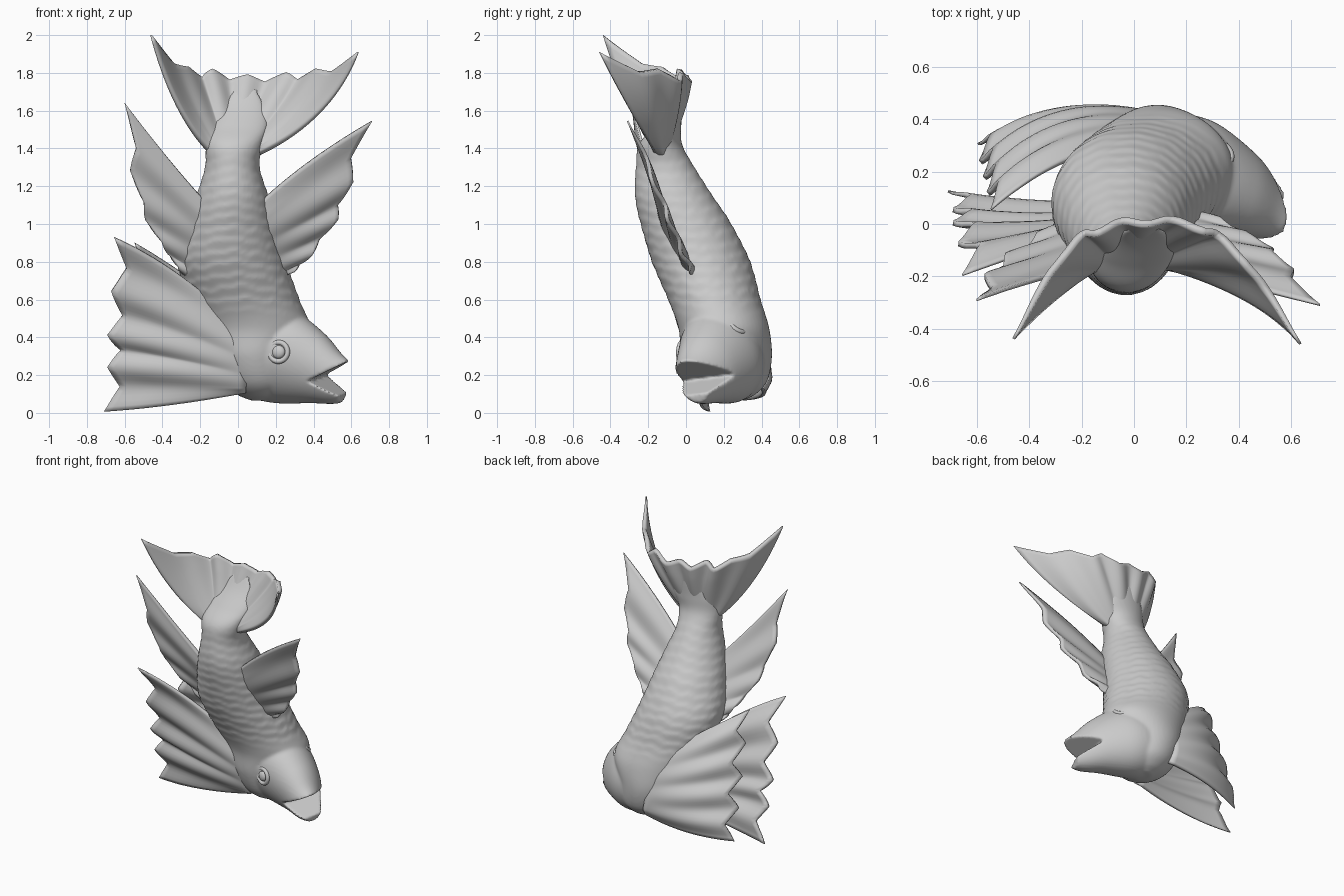
import bpy, bmesh, math
from mathutils import Vector

if "Cube" in bpy.data.objects:
    bpy.data.objects.remove(bpy.data.objects["Cube"])

V = Vector


def spline(pts, s):
    """Smooth curve through points of any dimension; s counts points."""
    n = len(pts) - 1
    i = min(int(s), n - 1)
    t = s - i
    b, c = pts[i], pts[i + 1]
    a = pts[i - 1] if i > 0 else b * 2 - c
    d = pts[i + 2] if i + 2 <= n else c * 2 - b
    return (b * 2 + (c - a) * t + (a * 2 - b * 5 + c * 4 - d) * t * t
            + (b * 3 - a - c * 3 + d) * t ** 3) * 0.5


def loft(bm, rings):
    """Skin closed rings of points and cap both ends."""
    vs = [[bm.verts.new(p) for p in r] for r in rings]
    n = len(vs[0])
    for a, b in zip(vs, vs[1:]):
        for i in range(n):
            bm.faces.new((a[i], a[(i + 1) % n], b[(i + 1) % n], b[i]))
    bm.faces.new(vs[0][::-1])
    bm.faces.new(vs[-1])


def make(name, bm):
    bmesh.ops.recalc_face_normals(bm, faces=bm.faces)
    me = bpy.data.meshes.new(name)
    bm.to_mesh(me)
    bm.free()
    for p in me.polygons:
        p.use_smooth = True
    ob = bpy.data.objects.new(name, me)
    bpy.context.collection.objects.link(ob)
    return ob


# Head axes: sideways (eye to eye), forward and crown
side = V((.39, .84, .39)).normalized()
fwd = V((.8, -.45, -.3))
fwd = (fwd - side * fwd.dot(side)).normalized()
crown = fwd.cross(side)
SEG = 56

# Body: horizontal slices z, cx, cy, rx, ry with overlapping scale ripples
bm = bmesh.new()
slices = [V(r) for r in [
    (.065, .13, .24, .06, .06), (.10, .12, .23, .13, .14), (.17, .11, .225, .19, .205),
    (.30, .09, .215, .23, .24), (.45, .09, .20, .29, .24), (.60, .03, .15, .295, .245),
    (.80, -.03, .08, .285, .26), (1.0, -.035, 0, .235, .24), (1.15, -.03, -.065, .19, .205),
    (1.3, -.03, -.11, .145, .155), (1.42, -.02, -.135, .15, .115),
    (1.52, .01, -.095, .15, .07), (1.62, .03, -.05, .11, .032), (1.72, .04, -.015, .06, .006)]]
rings = []
for k in range(191):
    z, cx, cy, rx, ry = spline(slices, k / 190 * (len(slices) - 1))
    ring = []
    for j in range(SEG):
        a = 2 * math.pi * j / SEG
        c, s = math.cos(a), math.sin(a)
        ph = (z + .05 * abs(c) + .006 * math.sin(a * 14)) / .062
        fade = max(0, min(1, (z - .5) / .12, (1.42 - z) / .1))
        f = 1 + .03 * fade * (ph % 1 - .5)
        ring.append((cx + rx * c * f, cy + ry * s * f, z))
    rings.append(ring)
loft(bm, rings)

# Head: rows are x, y, z, half width, half height
head = [V(r) for r in [
    (.10, .22, .31, .2, .23), (.18, .2, .30, .215, .25), (.28, .17, .285, .2, .25),
    (.42, .11, .235, .155, .195), (.515, .055, .183, .11, .145), (.565, .03, .165, .08, .122)]]
rings = []
for k in range(41):
    r = spline(head, k / 40 * (len(head) - 1))
    rings.append([V(r[:3]) + side * r[3] * math.cos(2 * math.pi * j / SEG)
                  + crown * r[4] * math.sin(2 * math.pi * j / SEG) for j in range(SEG)])
loft(bm, rings)
body = make("body_and_head", bm)

# Mouth: wedge cut between the jaws
bm = bmesh.new()
corner, along = V((.37, 0, .17)), V((.35, .93, .12))
rays = (V((0, 0, 0)), V((.34, -.05, .165)), V((.34, 0, -.16)))
loft(bm, [[corner + along * k + r for r in rays] for k in (-.3, .5)])
wedge = make("mouth_cutter", bm)
wedge.hide_render = True
wedge.display_type = 'WIRE'


def remesh(name):
    m = body.modifiers.new(name, 'REMESH')
    m.mode = 'VOXEL'
    m.voxel_size = .01
    m.use_smooth_shade = True


remesh("merge")
m = body.modifiers.new("mouth", 'BOOLEAN')
m.operation = 'DIFFERENCE'
m.object = wedge
remesh("even_out")
m = body.modifiers.new("soften", 'SMOOTH')
m.factor = .5
m.iterations = 2

# Eyes: flattened ball inside a raised rim
for name, sgn, back in (("eye_front", -1, .01), ("eye_back", 1, .035)):
    pos = V((.28, .17, .28)) + side * sgn * .17 + crown * .12 - fwd * back
    out = (side * sgn * .9 + crown * .45).normalized()
    rot = out.to_track_quat('Z', 'Y').to_euler()
    bpy.ops.mesh.primitive_uv_sphere_add(segments=24, ring_count=12, radius=.036,
                                         location=pos, rotation=rot)
    ball = bpy.context.object
    ball.name = name
    ball.scale.z = .6
    bpy.ops.object.shade_smooth()
    bpy.ops.mesh.primitive_torus_add(major_radius=.05, minor_radius=.014, major_segments=32,
                                     minor_segments=10, location=pos, rotation=rot)
    bpy.context.object.name = name + "_rim"
    bpy.ops.object.shade_smooth()


def fin(name, ribs, notch, pleat, thick):
    """Pleated fin thinning to its rim; each rib is root, middle (or None) and tip."""
    roots = [V(r[0]) for r in ribs]
    tips = [V(r[2]) for r in ribs]
    mids = [V(r[1]) if r[1] else (V(r[0]) + V(r[2])) / 2 for r in ribs]
    h = len(ribs) // 2
    nrm = (tips[-1] - tips[0]).cross(tips[h] - roots[h]).normalized()
    nu, nt = (len(ribs) - 1) * 10, 18
    bm = bmesh.new()
    grid, weights = [], []
    for i in range(nu + 1):
        u = i / 10
        r, q, p = spline(roots, u), spline(mids, u), spline(tips, u)
        w = 2 * min(u % 1, 1 - u % 1)
        row = []
        for j in range(nt + 1):
            s = j / nt
            t = s * (1 - notch * w)
            co = r * (1 - t) * (1 - 2 * t) + q * 4 * t * (1 - t) + p * t * (2 * t - 1)
            row.append(bm.verts.new(co + nrm * pleat * math.cos(2 * math.pi * u) * min(1, 1.3 * s)))
            weights.append((1 - .65 * s) * min(1, .4 + min(i, nu - i) / 8))
        grid.append(row)
    for a, b in zip(grid, grid[1:]):
        for j in range(nt):
            bm.faces.new((a[j], b[j], b[j + 1], a[j + 1]))
    ob = make(name, bm)
    vg = ob.vertex_groups.new(name="thickness")
    for i, w in enumerate(weights):
        vg.add([i], w, 'REPLACE')
    m = ob.modifiers.new("thickness", 'SOLIDIFY')
    m.thickness = thick
    m.offset = 0
    m.vertex_group = "thickness"
    bpy.context.view_layer.objects.active = ob
    ob.select_set(True)
    bpy.ops.object.shade_smooth_by_angle(angle=math.radians(40))
    ob.select_set(False)


# Chest fins: two wide fans sweeping to the left
fin("chest_fin_front", [
    ((.04, .1, .11), (-.33, .09, .05), (-.71, .14, .012)),
    ((.04, .07, .17), (-.33, .03, .22), (-.69, .07, .25)),
    ((.04, .05, .25), (-.33, 0, .35), (-.69, .02, .42)),
    ((.04, .04, .33), (-.32, -.03, .52), (-.67, -.06, .65)),
    ((.04, .06, .42), (-.29, -.05, .72), (-.655, -.18, .935))], .1, .016, .06)
fin("chest_fin_back", [
    ((.04, .4, .13), (-.3, .41, .09), (-.6, .32, .07)),
    ((.02, .41, .22), (-.3, .41, .26), (-.59, .25, .28)),
    ((.0, .39, .33), (-.3, .37, .42), (-.575, .19, .48)),
    ((-.02, .36, .44), (-.31, .31, .58), (-.56, .13, .69)),
    ((-.05, .3, .55), (-.31, .23, .75), (-.55, .07, .905))], .1, .016, .06)

# Side fins: pointed, swept up beside the tail
fin("side_fin_right", [
    ((.06, -.13, 1.06), (.36, -.21, 1.32), (.71, -.3, 1.55)),
    ((.12, -.09, .96), None, (.61, -.17, 1.23)),
    ((.15, -.04, .87), None, (.53, -.09, 1.03)),
    ((.18, .01, .78), None, (.4, -.02, .85)),
    ((.2, .05, .71), None, (.3, .03, .75))], .1, .01, .06)
fin("side_fin_left", [
    ((-.11, -.14, 1.05), (-.34, -.21, 1.31), (-.6, -.3, 1.64)),
    ((-.16, -.1, .96), None, (-.57, -.21, 1.28)),
    ((-.18, -.05, .86), None, (-.49, -.13, 1.02)),
    ((-.2, 0, .76), None, (-.37, -.05, .84)),
    ((-.22, .02, .69), None, (-.3, 0, .74))], .1, .01, .06)

# Tail: curved fan with long outer points
fin("tail_fin", [
    ((-.13, -.15, 1.36), (-.32, -.29, 1.625), (-.46, -.425, 1.995)),
    ((-.1, -.14, 1.37), (-.20, -.12, 1.61), (-.27, -.11, 1.825)),
    ((-.06, -.13, 1.38), (-.09, -.06, 1.6), (-.14, -.02, 1.815)),
    ((-.01, -.13, 1.38), (.02, -.045, 1.59), (.05, .015, 1.785)),
    ((.03, -.13, 1.38), (.15, -.055, 1.59), (.26, -.01, 1.795)),
    ((.06, -.14, 1.37), (.28, -.12, 1.59), (.42, -.13, 1.815)),
    ((.09, -.15, 1.36), (.43, -.28, 1.59), (.635, -.445, 1.905))], .08, .014, .075)
